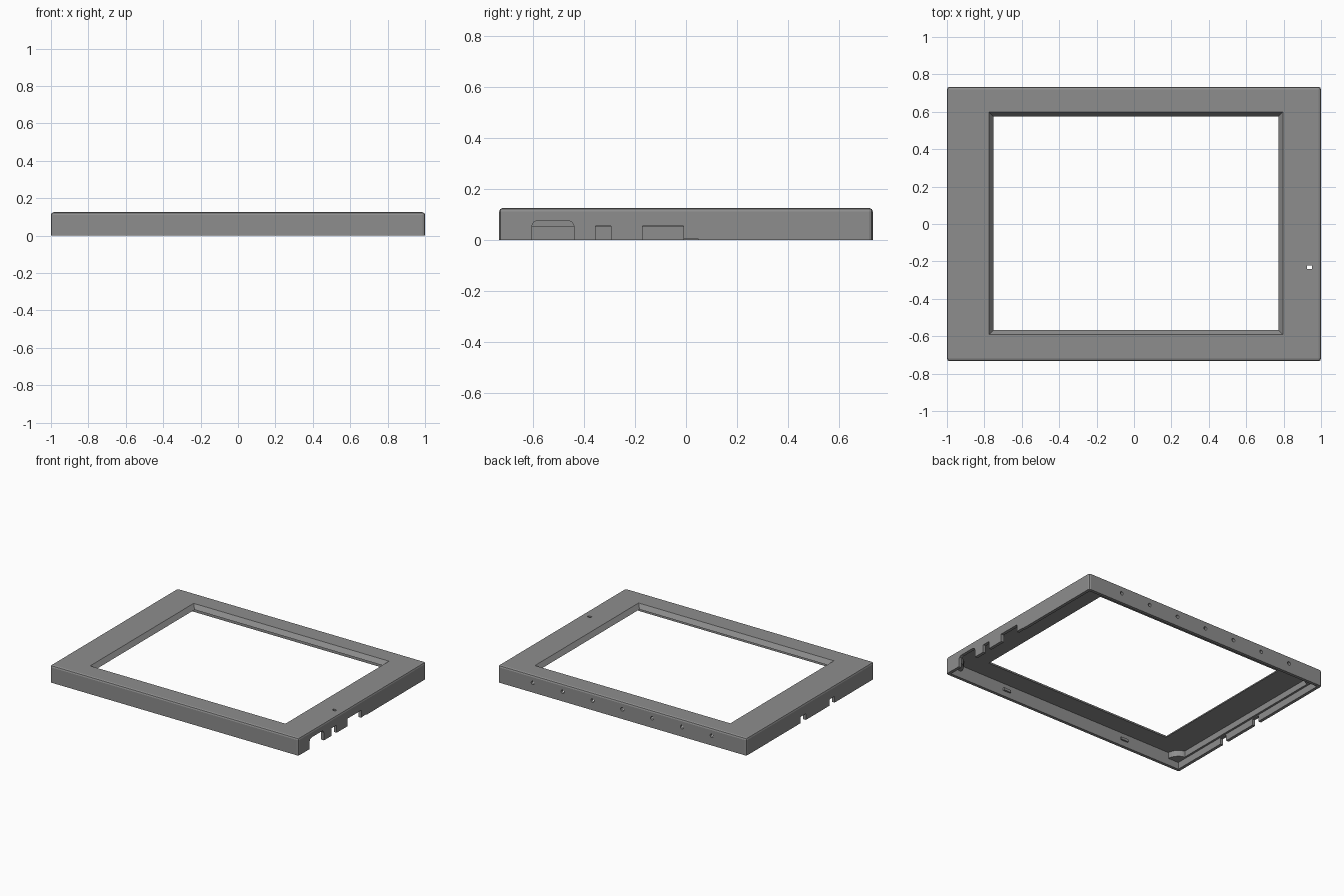
import bpy, bmesh, math
from mathutils import Matrix

if "Cube" in bpy.data.objects:
    bpy.data.objects.remove(bpy.data.objects["Cube"])

W, D, H = 1.0, 0.733, 0.125      # half width, half depth, height
WALL, ROOF = 0.022, 0.094        # wall thickness, underside of the face plate

grey = bpy.data.materials.new("mid grey")
grey.diffuse_color = (0.27, 0.27, 0.27, 1)
grey.use_nodes = True
grey.node_tree.nodes["Principled BSDF"].inputs["Base Color"].default_value = grey.diffuse_color


def finish(name, bm):
    bmesh.ops.recalc_face_normals(bm, faces=bm.faces)
    me = bpy.data.meshes.new(name)
    bm.to_mesh(me)
    bm.free()
    me.materials.append(grey)
    ob = bpy.data.objects.new(name, me)
    bpy.context.collection.objects.link(ob)
    return ob


def add_box(bm, x0, x1, y0, y1, z0, z1):
    m = Matrix.Translation(((x0 + x1) / 2, (y0 + y1) / 2, (z0 + z1) / 2)) @ \
        Matrix.Diagonal((x1 - x0, y1 - y0, z1 - z0, 1))
    return bmesh.ops.create_cube(bm, size=1, matrix=m)["verts"]


def add_prism(bm, lower, upper):
    lo = [bm.verts.new(p) for p in lower]
    up = [bm.verts.new(p) for p in upper]
    bm.faces.new(lo)
    bm.faces.new(up)
    for i in range(len(lo)):
        j = (i + 1) % len(lo)
        bm.faces.new((lo[i], lo[j], up[j], up[i]))


def cut(target, bm, name):
    cutter = finish(name, bm)
    cutter.hide_render = True
    cutter.hide_set(True)
    cutter.display_type = 'WIRE'
    mod = target.modifiers.new(name, 'BOOLEAN')
    mod.object = cutter
    mod.solver = 'EXACT'


# Outer tray with softened upright corners and top rim
bm = bmesh.new()
add_box(bm, -W, W, -D, D, 0, H)
edges = [e for e in bm.edges if sum(v.co.z for v in e.verts) > 0.01]
bmesh.ops.bevel(bm, geom=edges, offset=0.014, segments=2, profile=0.5, affect='EDGES')
frame = finish("bezel_frame", bm)

# Hollow underside
bm = bmesh.new()
add_box(bm, -W + WALL, W - WALL, -D + WALL, D - WALL, -0.1, ROOF)
cut(frame, bm, "cavity_cutter")

# Display opening with sloped sides, extended past both faces
def rect(z):
    s = 0.024 * (z - ROOF) / (H - ROOF)
    return [(-0.752 - s, -0.568 - s, z), (0.772 + s, -0.568 - s, z),
            (0.772 + s, 0.575 + s, z), (-0.752 - s, 0.575 + s, z)]

bm = bmesh.new()
add_prism(bm, rect(ROOF - 0.02), rect(H + 0.02))
cut(frame, bm, "opening_cutter")

# Connector notches, indicator hole and the row of back vents
bm = bmesh.new()
XI, XO = W - 0.05, W + 0.05
big = [(-0.605, -0.05), (-0.44, -0.05), (-0.44, 0.055), (-0.447, 0.069),
       (-0.462, 0.076), (-0.583, 0.076), (-0.598, 0.069), (-0.605, 0.055)]
add_prism(bm, [(XI, y, z) for y, z in big], [(XO, y, z) for y, z in big])
for y0, y1, top in ((-0.355, -0.295, 0.055), (-0.17, -0.01, 0.055), (-0.008, 0.05, 0.004)):
    add_box(bm, XI, XO, y0, y1, -0.05, top)
for y0, y1 in ((-0.28, -0.22), (0.05, 0.11)):
    add_box(bm, -XO, -XI, y0, y1, -0.05, 0.045)
add_box(bm, 0.925, 0.952, -0.24, -0.222, 0.08, 0.15)
for i in range(-3, 4):
    m = Matrix.Translation((i * 0.24, D, 0.07)) @ Matrix.Rotation(math.pi / 2, 4, 'X')
    bmesh.ops.create_cone(bm, cap_ends=True, segments=16, radius1=0.013,
                          radius2=0.013, depth=0.1, matrix=m)
cut(frame, bm, "port_cutter")

# Quarter-round posts inside the corners
for sx in (-1, 1):
    for sy in (-1, 1):
        cx, cy = sx * (W - WALL + 0.004), sy * (D - WALL + 0.004)
        pts = [(cx, cy)] + [(cx - sx * 0.09 * math.cos(a), cy - sy * 0.09 * math.sin(a))
                            for a in (k * math.pi / 16 for k in range(9))]
        bm = bmesh.new()
        add_prism(bm, [(x, y, 0.05) for x, y in pts], [(x, y, ROOF + 0.004) for x, y in pts])
        finish("corner_post", bm)

# Ledge inside the left wall
bm = bmesh.new()
add_box(bm, -W + WALL - 0.004, -W + WALL + 0.015, -D + 0.1, D - 0.1, 0.05, ROOF + 0.004)
finish("left_ledge", bm)

# Small clips inside the front wall
for x in (-0.51, 0.5):
    bm = bmesh.new()
    add_box(bm, x - 0.03, x + 0.03, -D + WALL - 0.004, -D + WALL + 0.012, 0.04, 0.058)
    finish("front_clip", bm)
